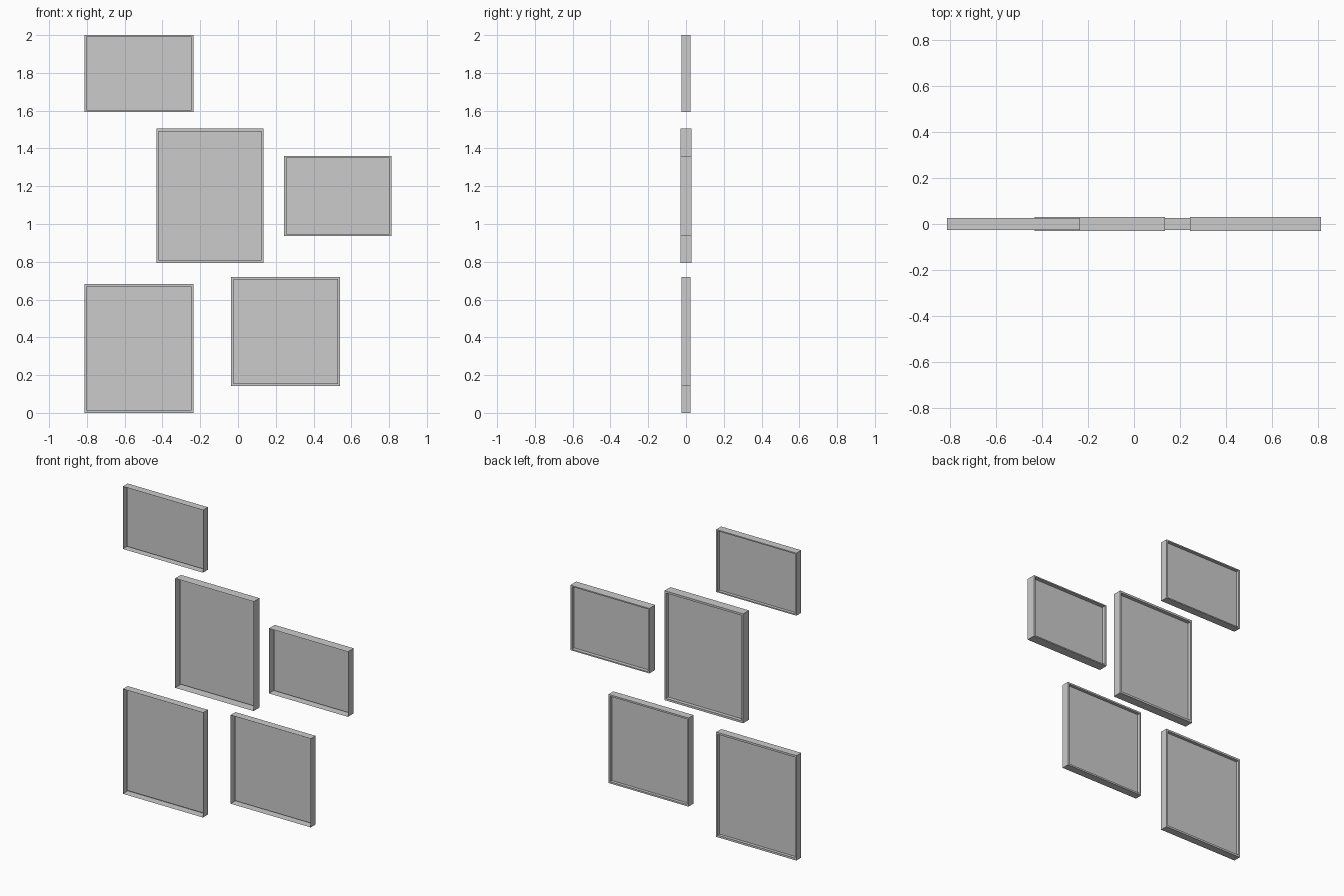
import bpy, bmesh
from mathutils import Vector

if "Cube" in bpy.data.objects:
    bpy.data.objects.remove(bpy.data.objects["Cube"])

LIP = 0.027      # lip width as a fraction of the frame size
RECESS = 0.4     # back recess as a fraction of the frame depth

# Unit picture frame: open-fronted box with a recessed panel in its back
bm = bmesh.new()
bmesh.ops.create_cube(bm, size=1)
front = min(bm.faces, key=lambda f: f.calc_center_median().y)
back = max(bm.faces, key=lambda f: f.calc_center_median().y)
bmesh.ops.delete(bm, geom=[front], context='FACES_ONLY')

# Lip around the back, then the panel pushed straight forward
bmesh.ops.inset_region(bm, faces=[back], thickness=LIP, use_boundary=True)
panel = bmesh.ops.extrude_discrete_faces(bm, faces=[back])['faces'][0]
bmesh.ops.translate(bm, verts=panel.verts, vec=Vector((0, -RECESS, 0)))

mesh = bpy.data.meshes.new("picture_frame")
bm.to_mesh(mesh)
bm.free()

# Each frame: name, left, right, bottom, top, depth
frames = [
    ("top_left_frame", -0.812, -0.235, 1.593, 2.0, 0.05),
    ("centre_frame", -0.432, 0.134, 0.793, 1.505, 0.06),
    ("right_frame", 0.243, 0.812, 0.937, 1.36, 0.06),
    ("lower_right_frame", -0.036, 0.541, 0.143, 0.72, 0.05),
    ("lower_left_frame", -0.812, -0.235, 0.0, 0.682, 0.05),
]
for name, x0, x1, z0, z1, depth in frames:
    ob = bpy.data.objects.new(name, mesh)
    ob.location = ((x0 + x1) / 2, 0, (z0 + z1) / 2)
    ob.scale = (x1 - x0, depth, z1 - z0)
    bpy.context.collection.objects.link(ob)
